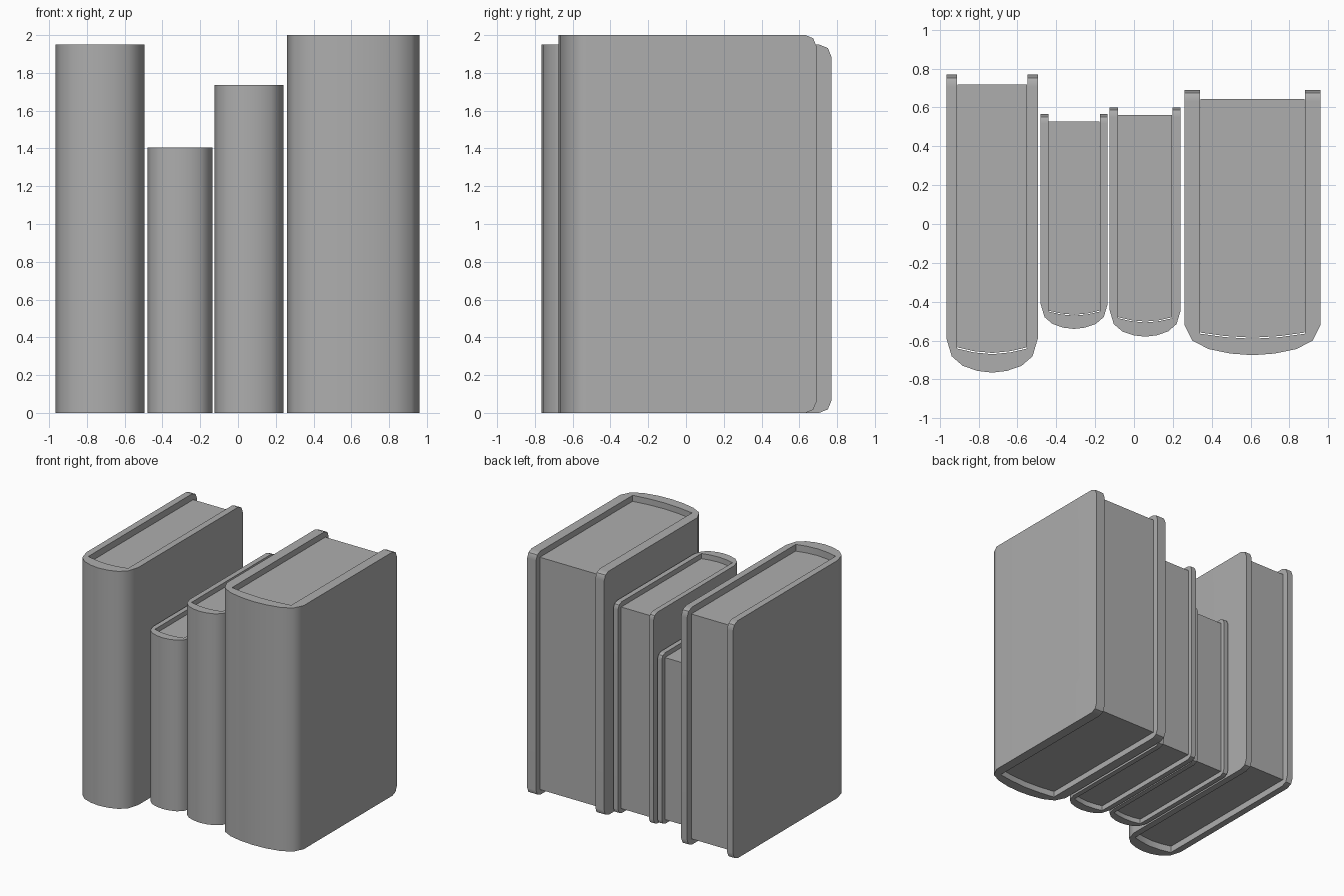
import bpy, bmesh, math

cube = bpy.data.objects.get("Cube")
if cube:
    bpy.data.objects.remove(cube, do_unlink=True)

grey = bpy.data.materials.new("plain_grey")
grey.use_nodes = True
colour = (0.42, 0.42, 0.42, 1)
grey.diffuse_color = colour
grey.node_tree.nodes["Principled BSDF"].inputs["Base Color"].default_value = colour

# Rounded spine, right half: (fraction of half width, fraction of depth)
SPINE = [(1.0, 0.114), (0.885, 0.055), (0.645, 0.023), (0.325, 0.006)]
BOARD = 0.77      # inner face of the boards, as a fraction of half width
OVERHANG = 0.034  # how far the boards stand out past the pages
GAP = 0.004       # thin gap between the cover and the pages


def arc(half, centre):
    """Mirror half a curve around its centre point, running left to right."""
    return [(-x, y) for x, y in half] + [(0, centre)] + [(x, y) for x, y in reversed(half)]


def hollow(gap, end):
    """Outline of the space inside the cover, made smaller by a gap."""
    side = BOARD - 2 * gap
    glue = [(side, 0.081 + gap), (0.4, 0.068 + gap)]
    return [(-side, end)] + arc(glue, 0.062 + gap) + [(side, end)]


def prism(name, outline, z0, z1, corner=0):
    """Extrude an outline upwards and optionally round its rear corners."""
    bm = bmesh.new()
    base = bm.faces.new([bm.verts.new((x, y, z0)) for x, y in outline])
    grown = bmesh.ops.extrude_face_region(bm, geom=[base], use_keep_orig=True)
    tops = [v for v in grown["geom"] if isinstance(v, bmesh.types.BMVert)]
    bmesh.ops.translate(bm, verts=tops, vec=(0, 0, z1 - z0))
    bmesh.ops.recalc_face_normals(bm, faces=bm.faces[:])
    if corner:
        back = max(y for x, y in outline)
        edges = [e for e in bm.edges
                 if all(abs(v.co.y - back) < 1e-5 for v in e.verts)
                 and abs(e.verts[0].co.z - e.verts[1].co.z) < 1e-5]
        bmesh.ops.bevel(bm, geom=edges, offset=corner, segments=2,
                        profile=0.5, affect='EDGES', clamp_overlap=False)
    # Smooth curves, sharp corners
    for f in bm.faces:
        f.smooth = True
    for e in bm.edges:
        e.smooth = e.calc_face_angle(math.pi) < math.radians(40)
    mesh = bpy.data.meshes.new(name)
    bm.to_mesh(mesh)
    bm.free()
    mesh.materials.append(grey)
    obj = bpy.data.objects.new(name, mesh)
    bpy.context.collection.objects.link(obj)
    # Keep the broad faces evenly shaded beside the curves
    obj.modifiers.new("even_shading", 'WEIGHTED_NORMAL').keep_sharp = True


def book(name, left, right, front, back, height):
    mid, half, depth = (left + right) / 2, (right - left) / 2, back - front

    def place(points):
        return [(mid + x * half, front + y * depth) for x, y in points]

    # Cover: two boards joined by a rounded spine
    outer = [(-1, 1)] + arc(SPINE, 0) + [(1, 1)]
    inner = hollow(0, 1)
    prism(name + "_cover", place(outer + inner[::-1]), 0, height, 0.042 * depth)

    # Page block, recessed inside the cover
    inset = OVERHANG * depth
    prism(name + "_pages", place(hollow(GAP, 1 - OVERHANG)), inset, height - inset)


# Row of four books
book("tall_book", -0.965, -0.495, -0.765, 0.77, 1.95)
book("short_book", -0.48, -0.136, -0.54, 0.565, 1.405)
book("medium_book", -0.125, 0.24, -0.58, 0.60, 1.735)
book("thick_book", 0.26, 0.96, -0.675, 0.69, 2.0)
